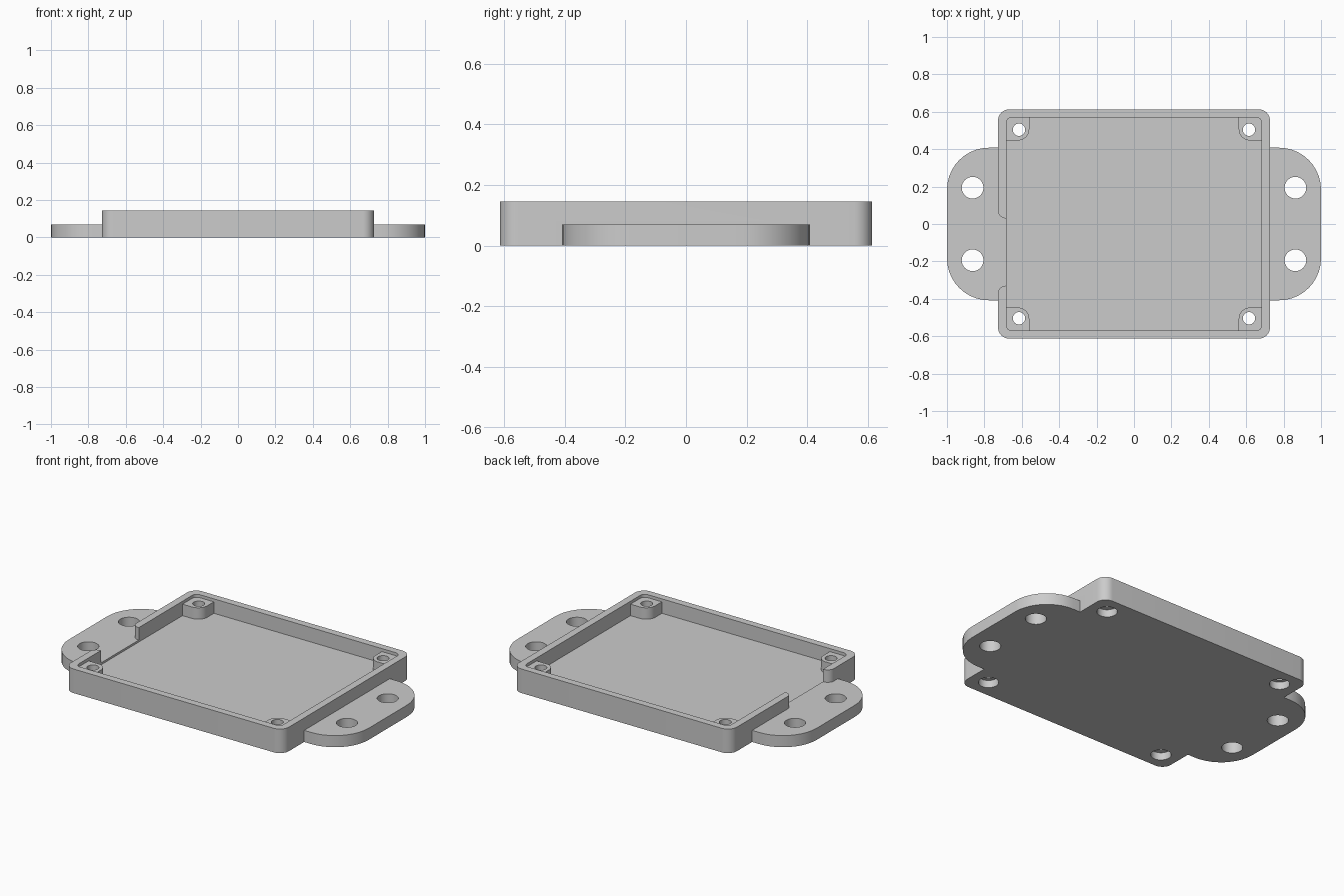
import bpy, bmesh, math
from mathutils import Vector

if "Cube" in bpy.data.objects:
    bpy.data.objects.remove(bpy.data.objects["Cube"])

grey = bpy.data.materials.new("plain grey")
grey.use_nodes = True
colour = (0.6, 0.6, 0.6, 1)
grey.diffuse_color = colour
grey.node_tree.nodes["Principled BSDF"].inputs["Base Color"].default_value = colour


def rounded(corners, steps=10):
    """Outline from square corners (x, y, radius)."""
    points = []
    for i, (x, y, r) in enumerate(corners):
        p = Vector((x, y))
        if r == 0:
            points.append(p)
            continue
        a = (Vector(corners[i - 1][:2]) - p).normalized()
        b = (Vector(corners[(i + 1) % len(corners)][:2]) - p).normalized()
        centre = p + r * (a + b)
        for k in range(steps + 1):
            t = math.pi / 2 * k / steps
            points.append(centre - r * (b * math.cos(t) + a * math.sin(t)))
    return points


def rectangle(hx, hy, r):
    return rounded([(-hx, -hy, r), (hx, -hy, r), (hx, hy, r), (-hx, hy, r)])


def circle(x, y, r, n=40):
    return [Vector((x + r * math.cos(2 * math.pi * k / n),
                    y + r * math.sin(2 * math.pi * k / n))) for k in range(n)]


def prism(name, outline, bottom, top):
    bm = bmesh.new()
    face = bm.faces.new([bm.verts.new((p.x, p.y, bottom)) for p in outline])
    raised = bmesh.ops.extrude_face_region(bm, geom=[face])["geom"]
    verts = [v for v in raised if isinstance(v, bmesh.types.BMVert)]
    bmesh.ops.translate(bm, verts=verts, vec=(0, 0, top - bottom))
    bmesh.ops.recalc_face_normals(bm, faces=bm.faces[:])
    mesh = bpy.data.meshes.new(name)
    bm.to_mesh(mesh)
    bm.free()
    mesh.materials.append(grey)
    obj = bpy.data.objects.new(name, mesh)
    bpy.context.collection.objects.link(obj)
    return obj


def combine(target, tool, operation):
    tool.hide_render = True
    mod = target.modifiers.new(tool.name, "BOOLEAN")
    mod.operation = operation
    mod.solver = "EXACT"
    mod.object = tool
    bpy.context.view_layer.objects.active = target
    bpy.ops.object.modifier_apply(modifier=mod.name)
    bpy.data.objects.remove(tool)


WALL_X, WALL_Y, HEIGHT = 0.727, 0.613, 0.145
CAVITY_X, CAVITY_Y, FLOOR = 0.683, 0.57, 0.058
TAB_TOP, POST_TOP = 0.07, 0.127
signs = [(sx, sy) for sx in (-1, 1) for sy in (-1, 1)]

# Tray body
tray = prism("tray", rectangle(WALL_X, WALL_Y, 0.06), 0, HEIGHT)

# Cable opening with flared ends in the right wall
edge = -WALL_X - 0.001
opening = rounded([(-0.6, -0.33, 0), (-0.6, 0.03, 0), (edge, 0.03, 0.043),
                   (edge, 0.1, 0), (-0.85, 0.1, 0), (-0.85, -0.4, 0),
                   (edge, -0.4, 0), (edge, -0.33, 0.043)])
combine(tray, prism("opening_cutter", opening, 0.03, 0.3), "DIFFERENCE")

# Mounting tabs on both ends
combine(tray, prism("mounting_tabs", rectangle(1, 0.408, 0.225), 0, TAB_TOP), "UNION")

# Hollow interior
combine(tray, prism("cavity_cutter", rectangle(CAVITY_X, CAVITY_Y, 0.03), FLOOR, 0.3),
        "DIFFERENCE")

# Corner screw posts, slightly below the rim
for sx, sy in signs:
    post = [(sx * 0.56, sy * 0.447, 0.06), (sx * 0.70, sy * 0.447, 0),
            (sx * 0.70, sy * 0.59, 0.03), (sx * 0.56, sy * 0.59, 0)]
    combine(tray, prism("corner_post", rounded(post), 0.03, POST_TOP), "UNION")

# Screw holes with counterbores below, and tab holes
for sx, sy in signs:
    x, y = sx * 0.615, sy * 0.504
    combine(tray, prism("screw_hole", circle(x, y, 0.033), -0.1, 0.3), "DIFFERENCE")
    combine(tray, prism("counterbore", circle(x, y, 0.056), -0.1, 0.045), "DIFFERENCE")
    combine(tray, prism("tab_hole", circle(sx * 0.863, sy * 0.194, 0.058), -0.1, 0.3),
            "DIFFERENCE")

bpy.ops.object.select_all(action="DESELECT")
tray.select_set(True)
bpy.context.view_layer.objects.active = tray
bpy.ops.object.shade_smooth_by_angle(angle=math.radians(30))
